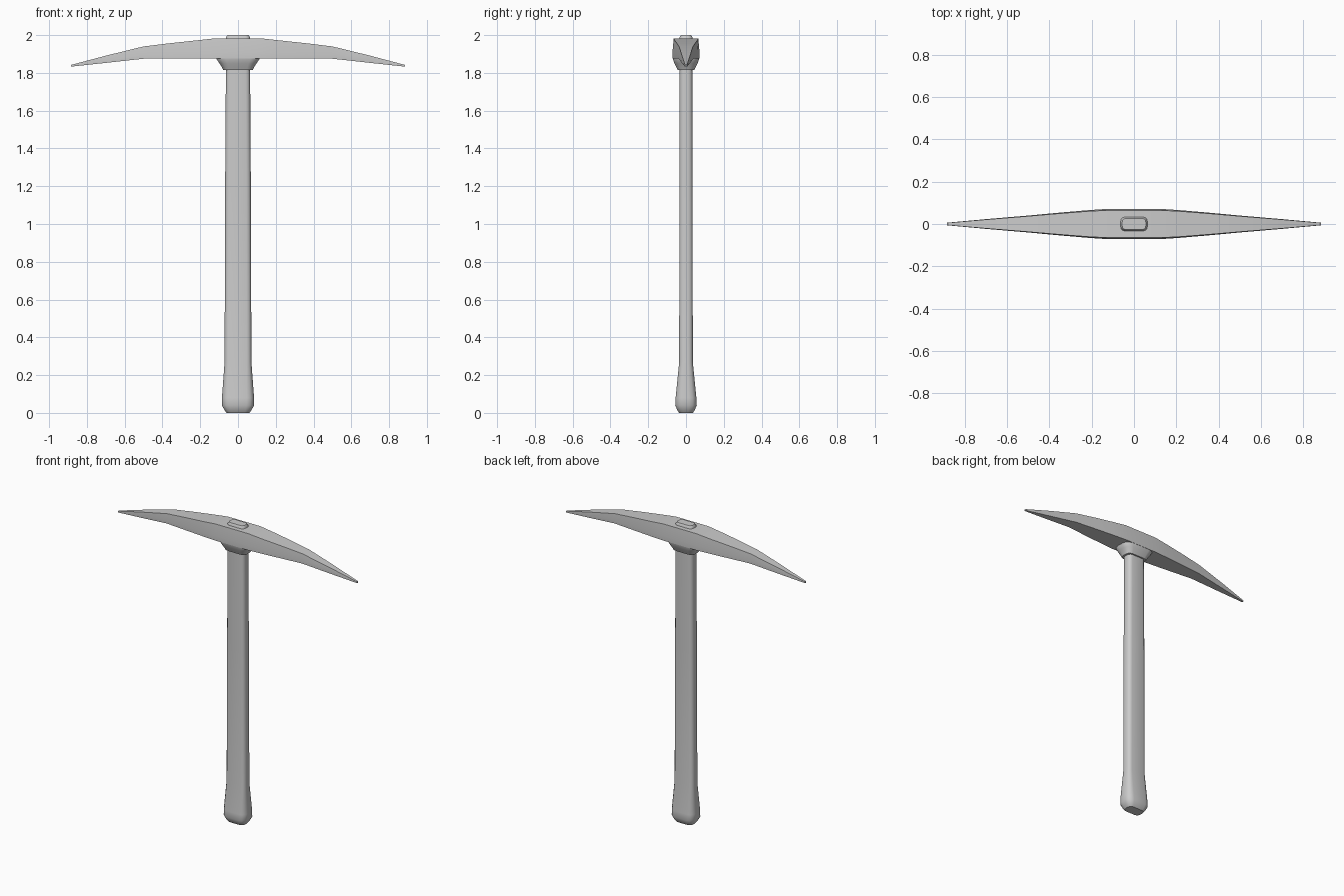
import bpy, bmesh, math

if "Cube" in bpy.data.objects:
    bpy.data.objects.remove(bpy.data.objects["Cube"])


def rounded(hx, hy, r, seg=3):
    """Rounded rectangle outline as (x, y) pairs."""
    pts = []
    for i, (sx, sy) in enumerate([(1, 1), (-1, 1), (-1, -1), (1, -1)]):
        for k in range(seg + 1):
            a = math.pi / 2 * (i + k / seg)
            pts.append((sx * (hx - r) + r * math.cos(a),
                        sy * (hy - r) + r * math.sin(a)))
    return pts


def loft(name, rings, angle=35):
    """Skin a list of equal-length rings and cap both ends."""
    bm = bmesh.new()
    loops = [[bm.verts.new(p) for p in ring] for ring in rings]
    n = len(loops[0])
    for a, b in zip(loops, loops[1:]):
        for i in range(n):
            j = (i + 1) % n
            bm.faces.new((a[i], a[j], b[j], b[i]))
    bm.faces.new(loops[0][::-1])
    bm.faces.new(loops[-1])
    bmesh.ops.recalc_face_normals(bm, faces=bm.faces)
    me = bpy.data.meshes.new(name)
    bm.to_mesh(me)
    bm.free()
    ob = bpy.data.objects.new(name, me)
    bpy.context.collection.objects.link(ob)
    bpy.ops.object.select_all(action='DESELECT')
    ob.select_set(True)
    bpy.context.view_layer.objects.active = ob
    bpy.ops.object.shade_smooth_by_angle(angle=math.radians(angle))
    return ob


def column(name, sections):
    """Vertical loft from (z, half x, half y) sections."""
    return loft(name, [[(x, y, z) for x, y in rounded(hx, hy, hy * 0.7)]
                       for z, hx, hy in sections])


# Wooden handle: flared grip, long shaft, stub poking through the head
column("handle", [(0.0, 0.06, 0.036), (0.012, 0.07, 0.045), (0.04, 0.085, 0.057),
                  (0.08, 0.085, 0.055), (0.27, 0.071, 0.036), (1.2, 0.068, 0.035),
                  (1.82, 0.064, 0.034), (1.988, 0.064, 0.034), (2.0, 0.056, 0.027)])

# Collar under the head
column("head_collar", [(1.815, 0.078, 0.044), (1.83, 0.085, 0.051),
                       (1.85, 0.098, 0.061), (1.88, 0.118, 0.071),
                       (1.91, 0.118, 0.071)])

# Pick head: (x, top z, bottom z, top half width, bottom half width)
half = [(0.12, 1.983, 1.875, 0.065, 0.071), (0.22, 1.972, 1.875, 0.060, 0.064),
        (0.36, 1.957, 1.875, 0.049, 0.052), (0.50, 1.940, 1.875, 0.037, 0.039),
        (0.70, 1.891, 1.853, 0.021, 0.022), (0.885, 1.842, 1.833, 0.005, 0.005)]
stations = [(-x, *rest) for x, *rest in reversed(half)] + half
loft("pick_head", [[(x, -b, lo), (x, -(b + 0.001), lo * 0.7 + hi * 0.3),
                    (x, -t, hi), (x, t, hi),
                    (x, b + 0.001, lo * 0.7 + hi * 0.3), (x, b, lo)]
                   for x, hi, lo, t, b in stations])
